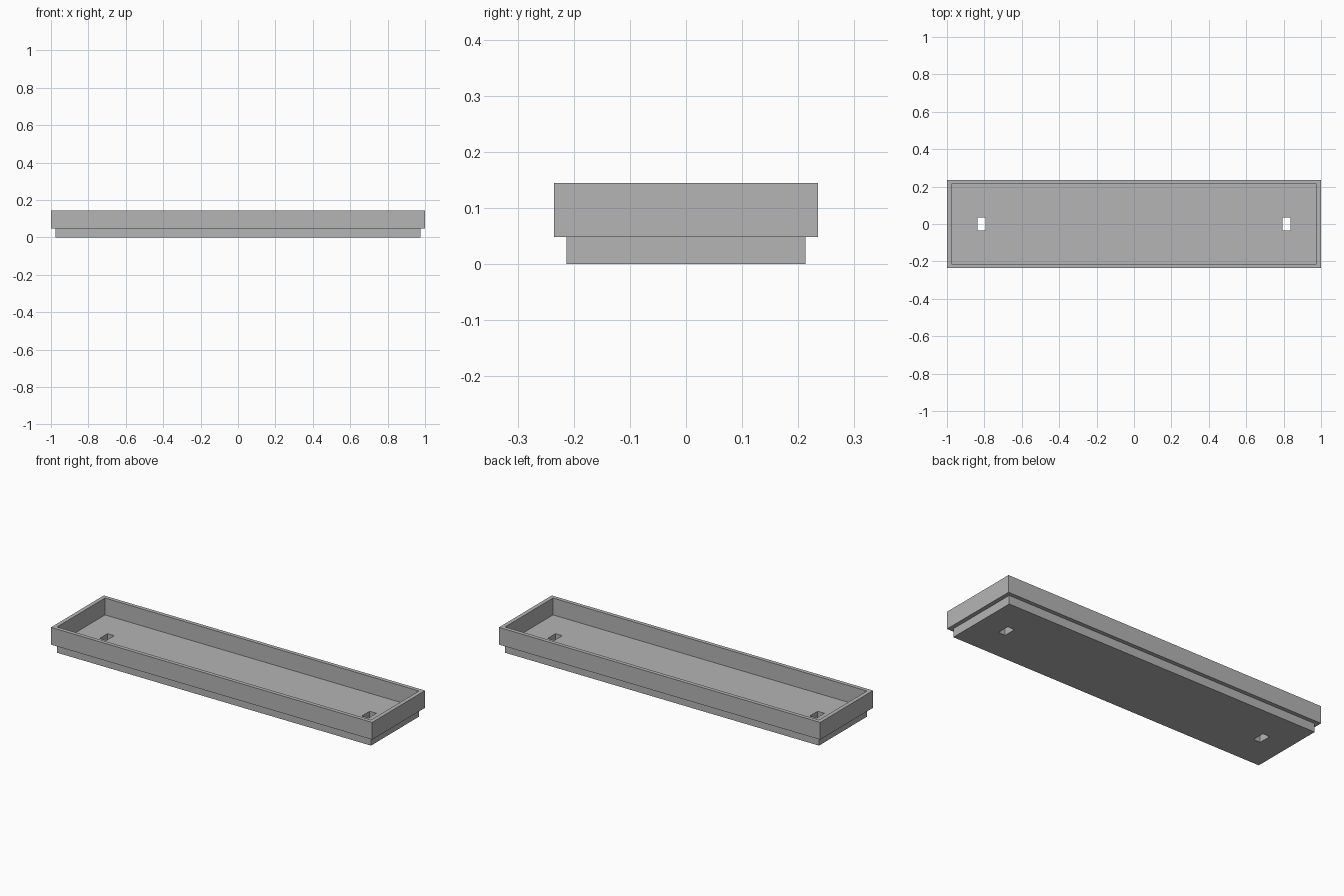
import bpy, bmesh

if "Cube" in bpy.data.objects:
    bpy.data.objects.remove(bpy.data.objects["Cube"])

grey = bpy.data.materials.new("plain grey")
grey.diffuse_color = (0.46, 0.46, 0.46, 1)
grey.use_nodes = True
grey.node_tree.nodes["Principled BSDF"].inputs["Base Color"].default_value = grey.diffuse_color


def make_object(name, bm):
    bmesh.ops.recalc_face_normals(bm, faces=bm.faces)
    mesh = bpy.data.meshes.new(name)
    bm.to_mesh(mesh)
    bm.free()
    mesh.materials.append(grey)
    obj = bpy.data.objects.new(name, mesh)
    bpy.context.collection.objects.link(obj)
    return obj


def stacked_rectangles(name, rings, cx=0.0):
    """Closed solid skinned through (half x, half y, z) rectangles."""
    bm = bmesh.new()
    loops = [[bm.verts.new((cx + sx * hx, sy * hy, z))
              for sx, sy in ((-1, -1), (1, -1), (1, 1), (-1, 1))]
             for hx, hy, z in rings]
    for a, b in zip(loops, loops[1:]):
        for i in range(4):
            j = (i + 1) % 4
            bm.faces.new((a[i], a[j], b[j], b[i]))
    bm.faces.new(loops[0])
    bm.faces.new(loops[-1])
    return make_object(name, bm)


# Tray: stepped foot, overhanging wall, rim and recessed floor
tray = stacked_rectangles("tray", [
    (0.977, 0.213, 0.0),
    (0.977, 0.213, 0.048),
    (1.0, 0.235, 0.048),
    (1.0, 0.235, 0.145),
    (0.977, 0.213, 0.145),
    (0.977, 0.213, 0.05),
])

# Drain slots through the floor, one near each end
for side, x in (("left", -0.816), ("right", 0.816)):
    cutter = stacked_rectangles(side + "_slot_cutter", [
        (0.021, 0.035, -0.05), (0.021, 0.035, 0.1)], x)
    cutter.hide_render = True
    cutter.hide_set(True)
    cut = tray.modifiers.new(side + " slot", 'BOOLEAN')
    cut.operation = 'DIFFERENCE'
    cut.solver = 'EXACT'
    cut.object = cutter
